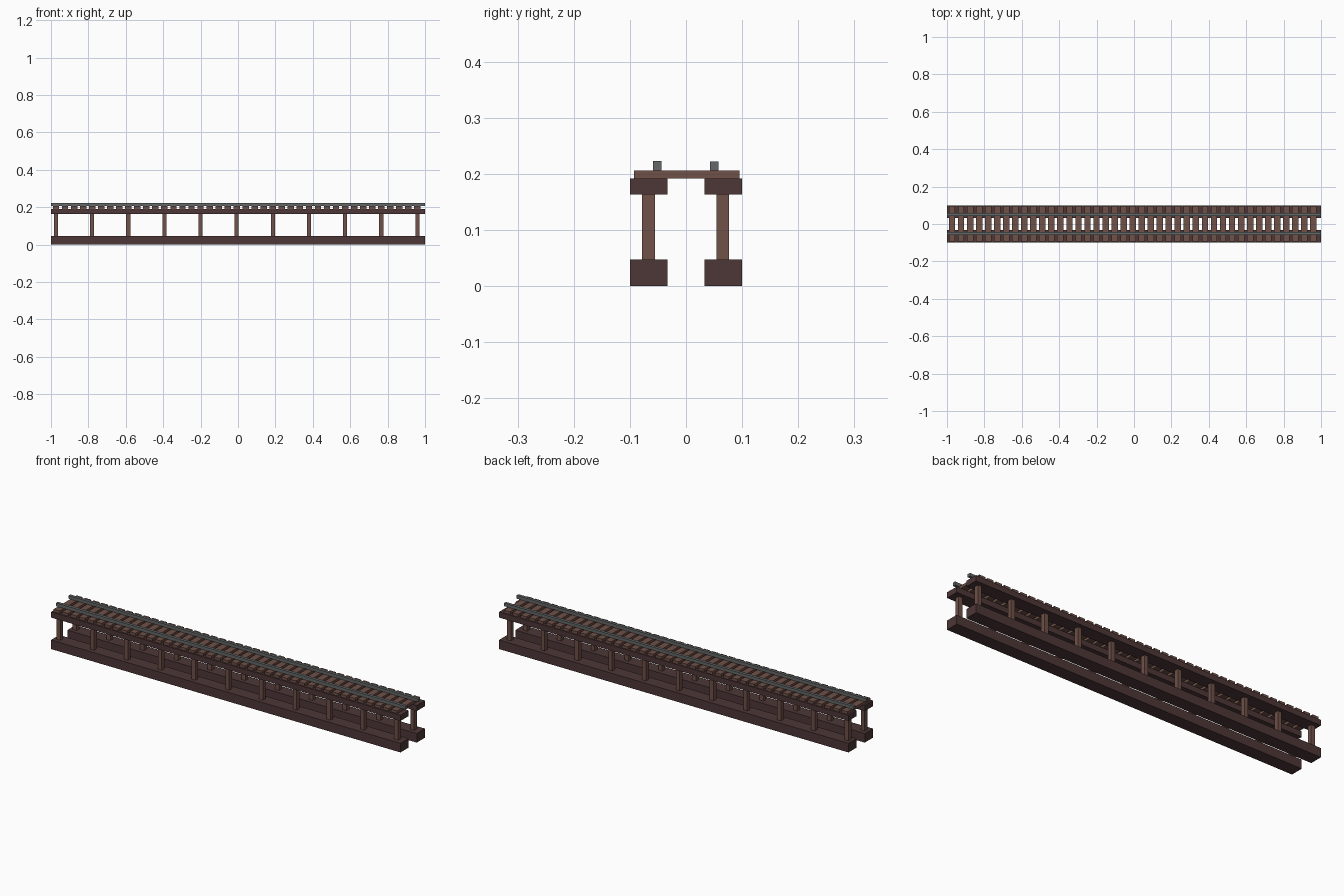
import bpy

if "Cube" in bpy.data.objects:
    bpy.data.objects.remove(bpy.data.objects["Cube"])


def material(name, rgb):
    m = bpy.data.materials.new(name)
    m.diffuse_color = (*rgb, 1)
    m.use_nodes = True
    m.node_tree.nodes["Principled BSDF"].inputs["Base Color"].default_value = m.diffuse_color
    return m


DARK = material("dark_timber", (0.075, 0.038, 0.038))
WOOD = material("timber", (0.16, 0.082, 0.066))
STEEL = material("steel", (0.13, 0.14, 0.14))


def box(name, x, y, z, mat):
    """Box from (min, max) ranges on each axis."""
    bpy.ops.mesh.primitive_cube_add(
        size=1, location=[sum(r) / 2 for r in (x, y, z)])
    ob = bpy.context.object
    ob.name = name
    ob.scale = [r[1] - r[0] for r in (x, y, z)]
    bpy.ops.object.transform_apply(location=False, rotation=False, scale=True)
    ob.data.materials.append(mat)
    return ob


def repeat(ob, count, step):
    mod = ob.modifiers.new("repeat", 'ARRAY')
    mod.count = count
    mod.use_relative_offset = False
    mod.use_constant_offset = True
    mod.constant_offset_displace = (step, 0, 0)


FULL = (-1, 1)
START = -0.973
STEP = 0.1932

# Long beams along both sides
for side, y in (("front", (-0.1, -0.033)), ("back", (0.033, 0.1))):
    box(side + "_base_beam", FULL, y, (0, 0.047), DARK)
    box(side + "_top_beam", FULL, y, (0.163, 0.192), DARK)

# Rows of upright posts
for side, y in (("front", (-0.078, -0.055)), ("back", (0.054, 0.077))):
    post = box(side + "_posts", (START - 0.011, START + 0.011), y,
               (0.047, 0.163), WOOD)
    repeat(post, 11, STEP)

# Cross ties
ties = box("cross_ties", (START - 0.017, START + 0.017), (-0.093, 0.095),
           (0.192, 0.206), WOOD)
repeat(ties, 41, STEP / 4)

# Rails
box("front_rail", FULL, (-0.059, -0.044), (0.206, 0.223), STEEL)
box("back_rail", FULL, (0.043, 0.058), (0.206, 0.222), STEEL)
